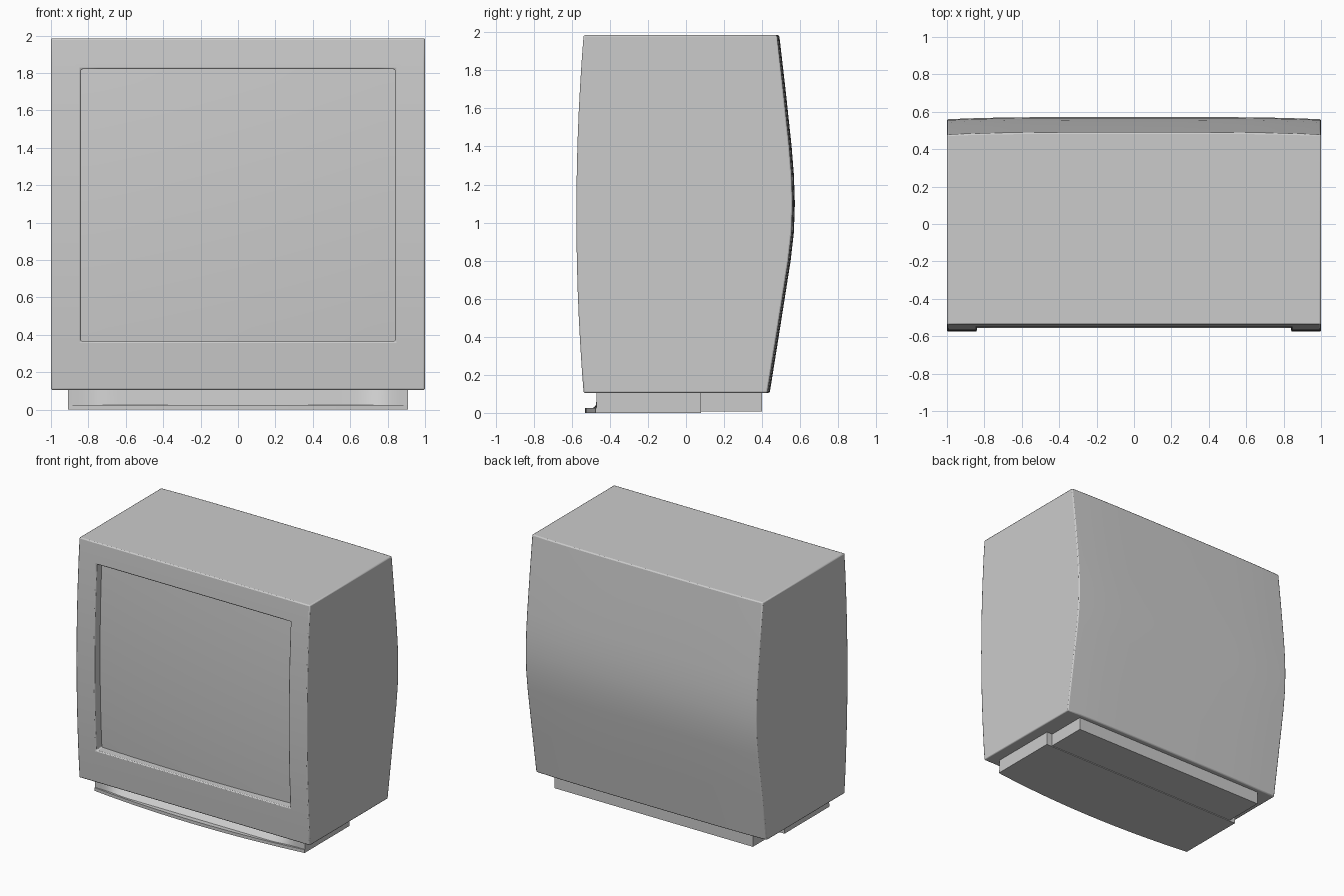
import bpy, bmesh, math
from mathutils import Vector

cube = bpy.data.objects.get("Cube")
if cube:
    bpy.data.objects.remove(cube, do_unlink=True)

grey = bpy.data.materials.new("light_grey_plastic")
grey.use_nodes = True
COLOUR = (0.6, 0.6, 0.6, 1)
grey.diffuse_color = COLOUR
grey.node_tree.nodes["Principled BSDF"].inputs["Base Color"].default_value = COLOUR


def make_object(name, bm):
    bmesh.ops.recalc_face_normals(bm, faces=bm.faces)
    mesh = bpy.data.meshes.new(name)
    bm.to_mesh(mesh)
    bm.free()
    mesh.materials.append(grey)
    obj = bpy.data.objects.new(name, mesh)
    bpy.context.collection.objects.link(obj)
    return obj


def activate(obj):
    bpy.ops.object.select_all(action='DESELECT')
    obj.select_set(True)
    bpy.context.view_layer.objects.active = obj


def smooth(obj):
    activate(obj)
    bpy.ops.object.shade_smooth_by_angle(angle=math.radians(30))


def loft(name, xs, section):
    """Skin side-on (y, z) sections placed along x, with closed ends."""
    bm = bmesh.new()
    rings = [[bm.verts.new((x, y, z)) for y, z in section(x)] for x in xs]
    n = len(rings[0])
    for a, b in zip(rings, rings[1:]):
        for i in range(n):
            j = (i + 1) % n
            bm.faces.new((a[i], a[j], b[j], b[i]))
    bm.faces.new(rings[0])
    bm.faces.new(rings[-1])
    return make_object(name, bm)


def box(name, low, high):
    bm = bmesh.new()
    bmesh.ops.create_cube(bm, size=1)
    low, high = Vector(low), Vector(high)
    for v in bm.verts:
        v.co = (low + high) / 2 + v.co * (high - low)
    return make_object(name, bm)


def spread(half, count):
    return [half * (2 * i / count - 1) for i in range(count + 1)]


BOTTOM, TOP = 0.105, 1.985
BACK = [(0.49, TOP), (0.523, 1.7), (0.555, 1.4), (0.567, 1.25),
        (0.572, 1.1), (0.567, 0.95), (0.55, 0.8), (0.495, 0.45), (0.44, BOTTOM)]


# Case: bowed front, tapering back that falls away slightly at the sides
def case_section(x):
    front = []
    for t in spread(1, 14):
        z = (BOTTOM + TOP) / 2 + t * (TOP - BOTTOM) / 2
        front.append((-0.538 - 0.038 * (1 - t * t), z))
    return front + [(y - 0.012 * x ** 4, z) for y, z in BACK]


case = loft("case", spread(1, 16), case_section)

# Screen opening
cutter = box("opening_cutter", (-0.84, -0.8, 0.365), (0.84, -0.46, 1.82))
cutter.hide_render = True
cut = case.modifiers.new("opening", 'BOOLEAN')
cut.operation = 'DIFFERENCE'
cut.solver = 'EXACT'
cut.object = cutter
activate(case)
bpy.ops.object.modifier_apply(modifier=cut.name)
bpy.data.objects.remove(cutter, do_unlink=True)
bevel = case.modifiers.new("soft_edges", 'BEVEL')
bevel.width = 0.008
bevel.segments = 2
bevel.limit_method = 'ANGLE'
bevel.angle_limit = math.radians(40)
smooth(case)

# Domed glass screen
bm = bmesh.new()
bmesh.ops.create_grid(bm, x_segments=20, y_segments=20, size=1)
for v in bm.verts:
    u, w = v.co.x, v.co.y
    dome = 1 - (u * u + w * w) / 2
    v.co = (u * 0.84, -0.485 - 0.045 * dome, 1.0925 + w * 0.7275)
screen = make_object("screen", bm)
for face in screen.data.polygons:
    if face.normal.y > 0:
        face.flip()
smooth(screen)


# Base: curved lip at the front with a scooped slope above it
def base_section(x):
    s = min(1, max(0, (0.84 - abs(x)) / 0.24))
    s = s * s * (3 - 2 * s)
    lip = -0.475 - 0.055 * (1 - (x / 0.91) ** 2)
    return [(0.08, 0), (0.08, 0.11), (-0.47 + 0.09 * s, 0.11),
            (-0.47 - 0.02 * s, 0.025), (lip, 0.025), (lip, 0)]


smooth(loft("base_front", spread(0.91, 40), base_section))
box("base_back", (-0.86, 0.07, 0.006), (0.86, 0.4, 0.11))
